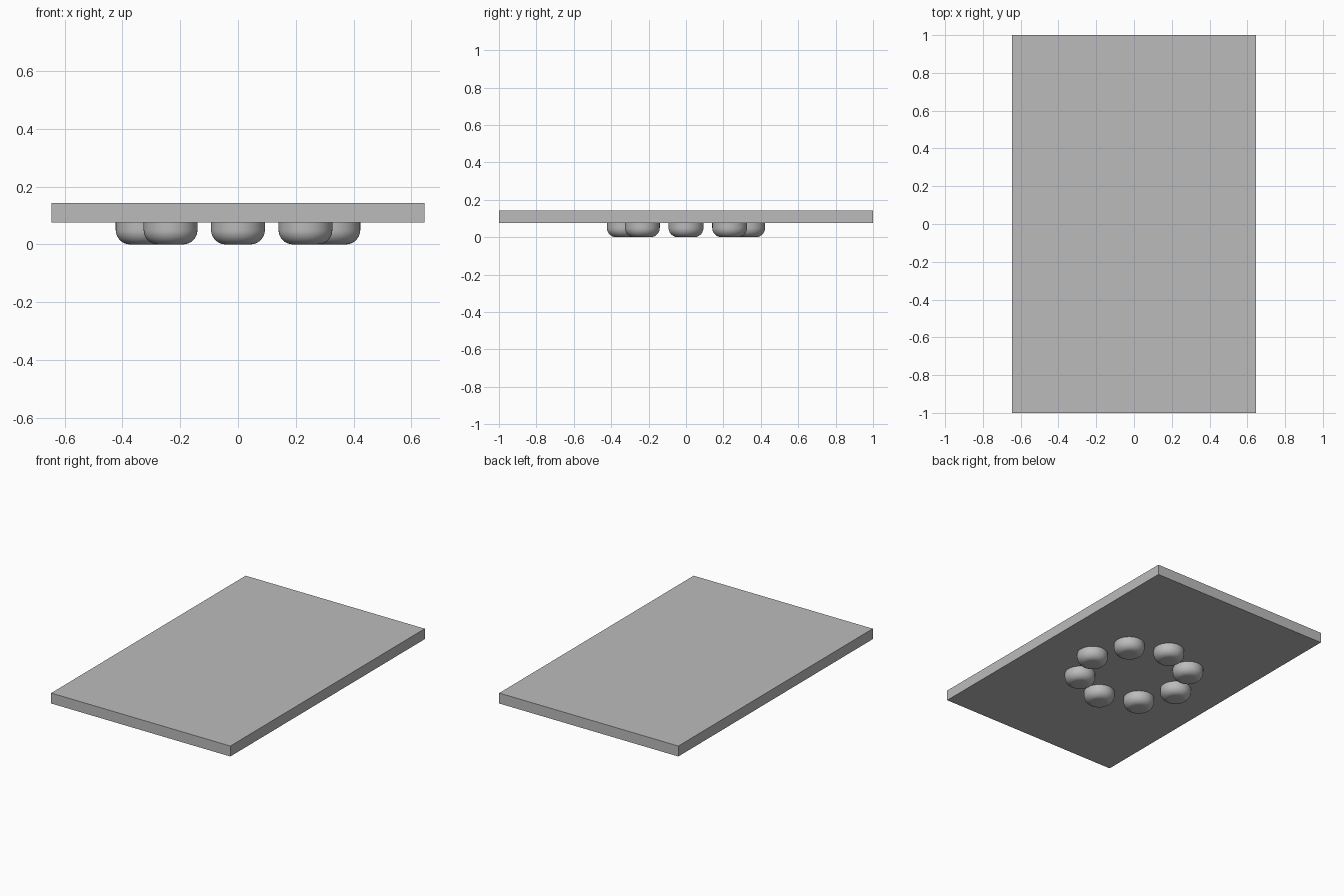
import bpy
import bmesh
from math import cos, sin, pi, tau
from mathutils import Matrix, Vector

cube = bpy.data.objects.get("Cube")
if cube:
    bpy.data.objects.remove(cube, do_unlink=True)

WIDTH, LENGTH = 1.29, 2.0
SLAB_BOTTOM, SLAB_TOP = 0.075, 0.143
FOOT_COUNT, RING_RADIUS = 8, 0.33
FOOT_RADIUS, FOOT_ROUND = 0.093, 0.05

grey = bpy.data.materials.new("plain_grey")
grey.use_nodes = True
grey.diffuse_color = (0.5, 0.5, 0.5, 1)
grey.node_tree.nodes["Principled BSDF"].inputs["Base Color"].default_value = grey.diffuse_color


def add_object(name, bm):
    bmesh.ops.recalc_face_normals(bm, faces=bm.faces)
    mesh = bpy.data.meshes.new(name)
    bm.to_mesh(mesh)
    bm.free()
    mesh.materials.append(grey)
    obj = bpy.data.objects.new(name, mesh)
    bpy.context.collection.objects.link(obj)
    return obj


# Flat rectangular slab
bm = bmesh.new()
height = SLAB_TOP - SLAB_BOTTOM
bmesh.ops.create_cube(bm, size=1, matrix=Matrix.Translation((0, 0, SLAB_BOTTOM + height / 2))
                      @ Matrix.Diagonal((WIDTH, LENGTH, height, 1)))
add_object("slab", bm)

# Foot profile: flat underside, rounded lower edge, upright wall into the slab
core = FOOT_RADIUS - FOOT_ROUND
profile = [Vector((0, 0, 0))]
for i in range(11):
    a = i / 10 * pi / 2
    profile.append(Vector((core + FOOT_ROUND * sin(a), 0, FOOT_ROUND * (1 - cos(a)))))
profile.append(Vector((FOOT_RADIUS, 0, SLAB_BOTTOM + 0.005)))
profile.append(Vector((0, 0, SLAB_BOTTOM + 0.005)))

bm = bmesh.new()
verts = [bm.verts.new(p) for p in profile]
edges = [bm.edges.new(pair) for pair in zip(verts, verts[1:])]
bmesh.ops.spin(bm, geom=verts + edges, cent=(0, 0, 0), axis=(0, 0, 1),
               angle=tau, steps=48, use_duplicate=False)
bmesh.ops.remove_doubles(bm, verts=bm.verts, dist=0.0001)
foot = add_object("foot_1", bm)
bpy.context.view_layer.objects.active = foot
foot.select_set(True)
bpy.ops.object.shade_smooth_by_angle()

# Ring of feet under the slab
for i in range(FOOT_COUNT):
    part = foot if i == 0 else foot.copy()
    if i:
        part.name = f"foot_{i + 1}"
        bpy.context.collection.objects.link(part)
    angle = tau * i / FOOT_COUNT
    part.location = (RING_RADIUS * cos(angle), RING_RADIUS * sin(angle), 0)
